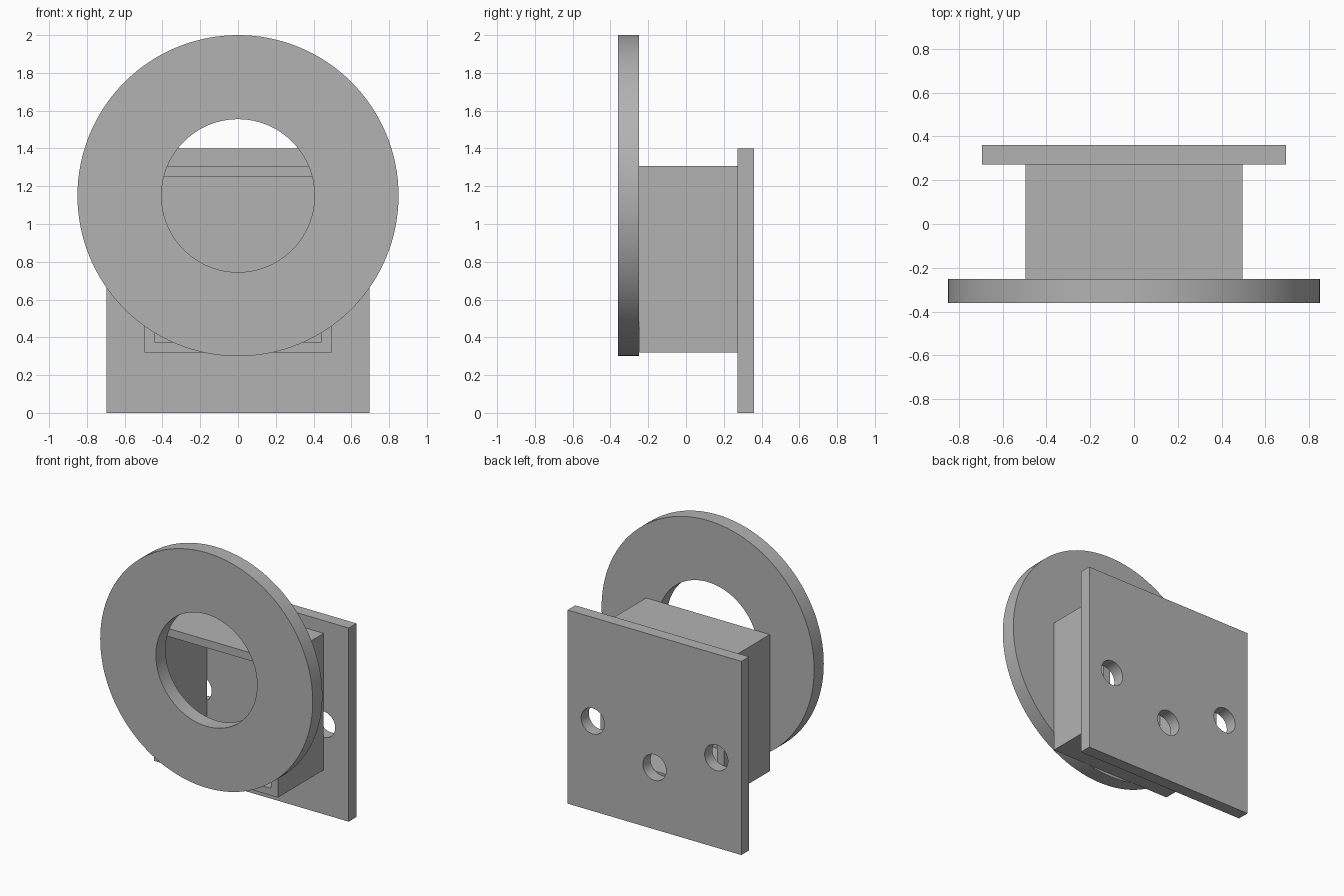
import bpy
import math

if "Cube" in bpy.data.objects:
    bpy.data.objects.remove(bpy.data.objects["Cube"])

grey = bpy.data.materials.new("plain grey")
grey.diffuse_color = (0.45, 0.45, 0.45, 1)
grey.use_nodes = True
grey.node_tree.nodes["Principled BSDF"].inputs["Base Color"].default_value = grey.diffuse_color


def box(name, x, y0, y1, z0, z1):
    """Box centred on x = 0 with half width x."""
    bpy.ops.mesh.primitive_cube_add(size=1, location=(0, (y0 + y1) / 2, (z0 + z1) / 2))
    ob = bpy.context.object
    ob.name = name
    ob.scale = (2 * x, y1 - y0, z1 - z0)
    bpy.ops.object.transform_apply(location=False, rotation=False, scale=True)
    ob.data.materials.append(grey)
    return ob


def disc(name, x, z, r, y0, y1, sides):
    """Cylinder whose axis runs front to back."""
    bpy.ops.mesh.primitive_cylinder_add(vertices=sides, radius=r, depth=y1 - y0,
                                        location=(x, (y0 + y1) / 2, z),
                                        rotation=(math.pi / 2, 0, 0))
    ob = bpy.context.object
    ob.name = name
    ob.data.materials.append(grey)
    return ob


def cut(ob, cutter):
    """Subtract the cutter, then remove it."""
    mod = ob.modifiers.new("cut", 'BOOLEAN')
    mod.operation = 'DIFFERENCE'
    mod.solver = 'EXACT'
    mod.object = cutter
    cutter.hide_render = True
    bpy.ops.object.select_all(action='DESELECT')
    bpy.context.view_layer.objects.active = ob
    ob.select_set(True)
    bpy.ops.object.modifier_apply(modifier=mod.name)
    bpy.data.objects.remove(cutter)


def smooth(ob):
    bpy.ops.object.select_all(action='DESELECT')
    bpy.context.view_layer.objects.active = ob
    ob.select_set(True)
    bpy.ops.object.shade_smooth_by_angle(angle=math.radians(30))


# Front ring
ring = disc("front_ring", 0, 1.15, 0.85, -0.36, -0.25, 128)
cut(ring, disc("ring_hole", 0, 1.15, 0.405, -0.5, -0.1, 96))
smooth(ring)

# Square tube joining ring and plate
tube = box("square_tube", 0.495, -0.25, 0.272, 0.32, 1.308)
cut(tube, box("tube_hollow", 0.44, -0.4, 0.4, 0.372, 1.25))

# Back plate with three screw holes
plate = box("back_plate", 0.695, 0.272, 0.36, 0, 1.4)
for x, z in ((-0.494, 0.65), (0, 0.447), (0.494, 0.65)):
    cut(plate, disc("screw_hole", x, z, 0.093, 0.1, 0.5, 48))
smooth(plate)
